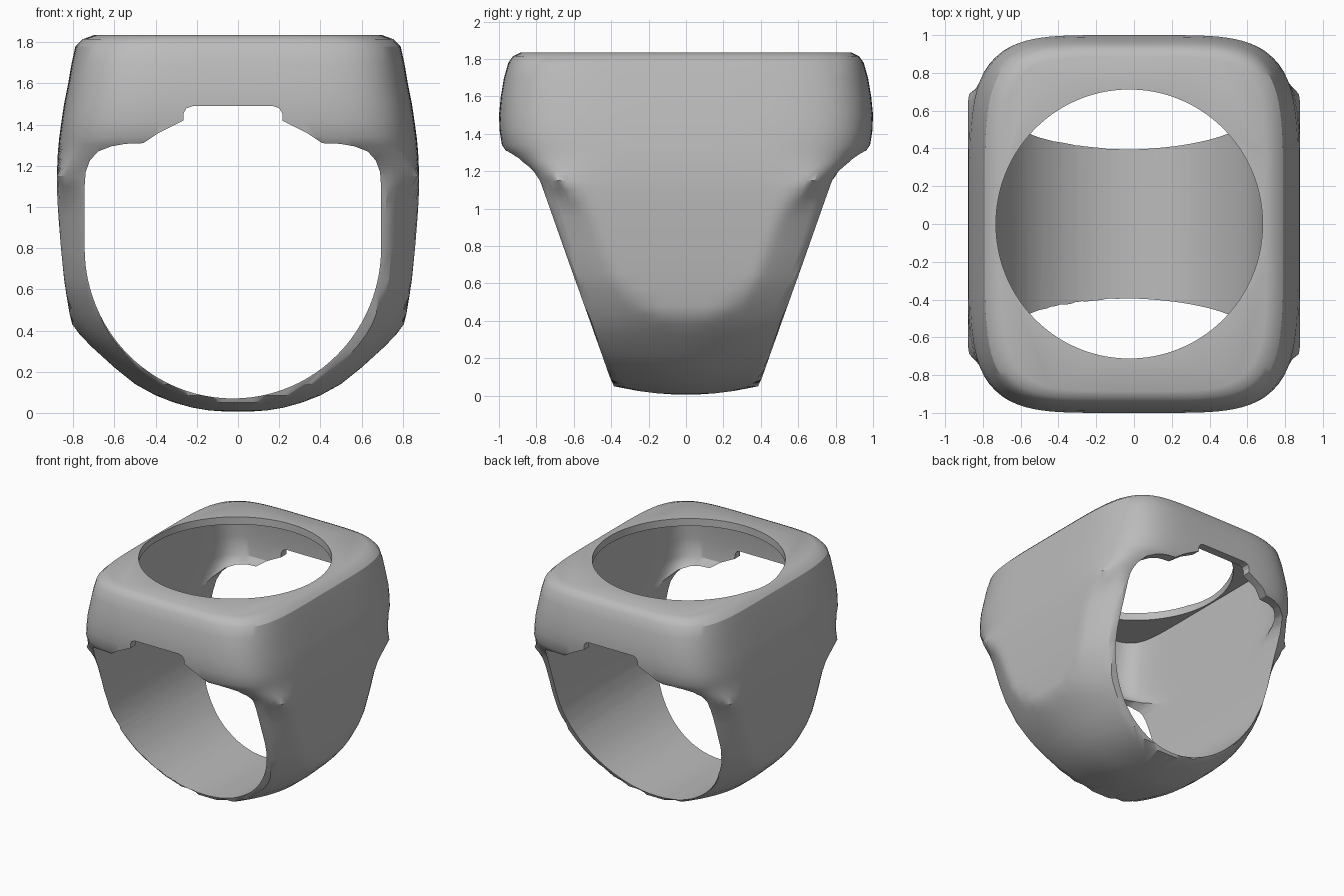
import bpy, bmesh, math

cube = bpy.data.objects.get("Cube")
if cube:
    bpy.data.objects.remove(cube, do_unlink=True)

SEG = 160
CX = -0.025          # the bore sits slightly off centre
ANGLES = [math.tau * (i + 0.5) / SEG for i in range(SEG)]


def new_object(name, bm):
    bmesh.ops.recalc_face_normals(bm, faces=bm.faces)
    mesh = bpy.data.meshes.new(name)
    bm.to_mesh(mesh)
    bm.free()
    obj = bpy.data.objects.new(name, mesh)
    bpy.context.collection.objects.link(obj)
    return obj


def superellipse(a, b, n):
    pts = []
    for t in ANGLES:
        c, s = math.cos(t), math.sin(t)
        r = (abs(c) ** n + abs(s) ** n) ** (-1 / n)
        pts.append((a * r * c, b * r * s))
    return pts


def band(a, b, rim, panel, power):
    """Section with a flat side panel that falls away to the rim at depth b."""
    pts = []
    for t in ANGLES:
        c, s = a * math.cos(t), b * math.sin(t)
        lo, hi = 0.0, 2.0
        for _ in range(30):
            r = (lo + hi) / 2
            x, y = abs(c) * r, abs(s) * r
            fall = min(1, max(0, (y - panel) / (b - panel))) ** power
            if y <= b and x <= a - (a - rim) * fall:
                lo = r
            else:
                hi = r
        pts.append((c * lo, s * lo))
    return pts


def loft(name, rows, cx=0.0):
    bm = bmesh.new()
    rings = [[bm.verts.new((x + cx, y, z)) for x, y in pts] for z, pts in rows]
    for lo, hi in zip(rings, rings[1:]):
        for i in range(SEG):
            j = (i + 1) % SEG
            bm.faces.new((lo[i], lo[j], hi[j], hi[i]))
    bm.faces.new(rings[0][::-1])
    bm.faces.new(rings[-1])
    return new_object(name, bm)


def rim_half_width(z):
    """Half width of the bore's outer rim at a height."""
    z += 0.025
    if z <= 0.07:
        return 0.0
    return 0.735 * math.sqrt(1 - (max(0, 0.8 - z) / 0.73) ** 2)


# Band: height, half width, half depth, side panel half depth, crown power
band_rows = [
    (0.006, 0.05, 0.06, 0, 2), (0.012, 0.14, 0.155, 0, 2), (0.025, 0.22, 0.26, 0, 2),
    (0.05, 0.31, 0.385, 0, 2), (0.085, 0.40, 0.402, 0, 2), (0.14, 0.50, 0.422, 0, 2),
    (0.22, 0.60, 0.45, 0, 2), (0.32, 0.71, 0.486, 0, 2), (0.38, 0.768, 0.507, 0.02, 2),
    (0.43, 0.805, 0.525, 0.1, 1.6), (0.48, 0.818, 0.543, 0.22, 1.3),
    (0.57, 0.833, 0.575, 0.33, 1.2), (0.65, 0.845, 0.604, 0.38, 1.2),
    (0.80, 0.86, 0.657, 0.43, 1.2), (0.95, 0.872, 0.71, 0.48, 1.2),
    (1.03, 0.877, 0.738, 0.53, 1.2), (1.10, 0.88, 0.763, 0.61, 1.2),
    (1.15, 0.88, 0.781, 0.68, 1.2),
]
# Head: height, half width, half depth, squareness
head_rows = [
    (1.20, 0.878, 0.83, 8), (1.25, 0.876, 0.90, 6), (1.30, 0.872, 0.962, 5),
    (1.34, 0.868, 0.987, 5), (1.42, 0.857, 0.997, 5), (1.50, 0.845, 1.0, 5),
    (1.60, 0.825, 0.99, 5), (1.70, 0.808, 0.973, 5), (1.78, 0.79, 0.95, 5),
    (1.815, 0.755, 0.925, 5), (1.835, 0.70, 0.885, 5),
]
rows = [(z, band(a, b, rim_half_width(z), panel, power))
        for z, a, b, panel, power in band_rows]
rows += [(z, superellipse(a, b, n)) for z, a, b, n in head_rows]
ring = loft("ring_body", rows)

# Finger bore with the stepped arch under the head
half = [(0.72 * math.sin(t), 0.8 - 0.73 * math.cos(t))
        for t in [math.pi / 2 * i / 24 for i in range(25)]]
half += [(0.72, 1.1), (0.715, 1.17), (0.695, 1.225), (0.655, 1.27), (0.59, 1.295),
         (0.52, 1.307), (0.435, 1.31), (0.36, 1.36), (0.24, 1.42), (0.24, 1.455),
         (0.225, 1.48), (0.195, 1.49)]
outline = half + [(-x, z) for x, z in reversed(half[1:])]
bm = bmesh.new()
face = bm.faces.new([bm.verts.new((x + CX, -1.5, z)) for x, z in outline])
ext = bmesh.ops.extrude_face_region(bm, geom=[face])
bmesh.ops.translate(bm, vec=(0, 3, 0),
                    verts=[v for v in ext["geom"] if isinstance(v, bmesh.types.BMVert)])
bore = new_object("bore_cutter", bm)

# Hollow inside the head, continuing the bore walls up to the top plate
hollow_rows = [(1.08, 0.719, 0.70, 9), (1.2, 0.722, 0.76, 9), (1.3, 0.723, 0.88, 9),
               (1.36, 0.723, 0.925, 8), (1.5, 0.722, 0.935, 8), (1.775, 0.718, 0.885, 8)]
hollow = loft("hollow_cutter", [(z, superellipse(a, b, n)) for z, a, b, n in hollow_rows], CX)
# Round seat opening in the top plate
seat = loft("seat_cutter", [(z, superellipse(0.706, 0.712, 2)) for z in (1.6, 2.0)], CX)

for cutter in (bore, hollow, seat):
    mod = ring.modifiers.new(cutter.name, 'BOOLEAN')
    mod.operation = 'DIFFERENCE'
    mod.solver = 'EXACT'
    mod.object = cutter
bpy.context.view_layer.objects.active = ring
ring.select_set(True)
for mod in list(ring.modifiers):
    bpy.ops.object.modifier_apply(modifier=mod.name)
for cutter in (bore, hollow, seat):
    bpy.data.objects.remove(cutter, do_unlink=True)

# Plain grey metal
grey = bpy.data.materials.new("grey_metal")
grey.use_nodes = True
colour = (0.5, 0.5, 0.5, 1)
grey.diffuse_color = colour
grey.node_tree.nodes["Principled BSDF"].inputs["Base Color"].default_value = colour
ring.data.materials.clear()
ring.data.materials.append(grey)
for p in ring.data.polygons:
    p.material_index = 0
bpy.ops.object.shade_smooth_by_angle(angle=math.radians(30))
